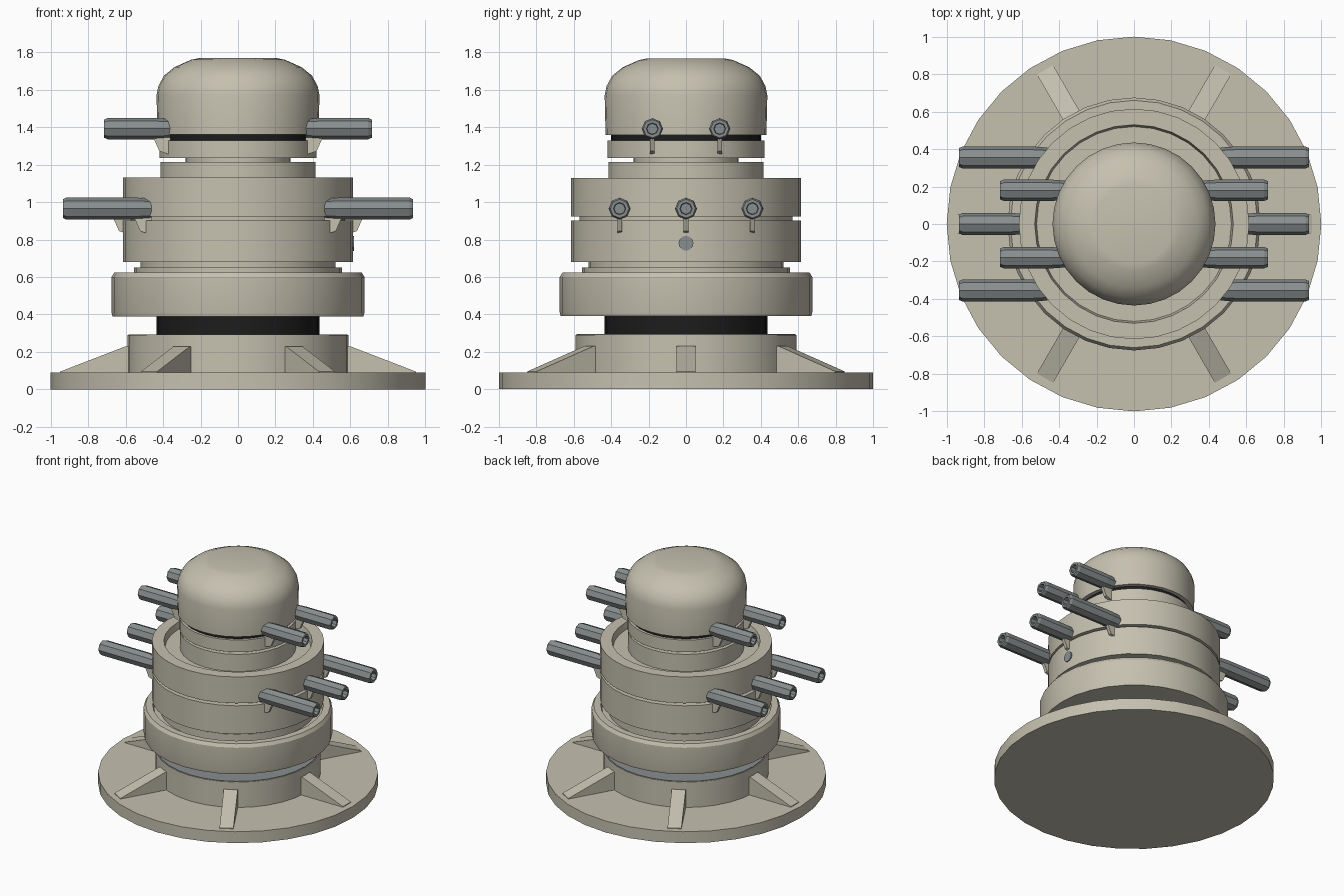
import bpy, bmesh, math
from mathutils import Matrix, Vector

if "Cube" in bpy.data.objects:
    bpy.data.objects.remove(bpy.data.objects["Cube"])


def mat(name, col):
    m = bpy.data.materials.new(name)
    m.diffuse_color = (*col, 1)
    m.use_nodes = True
    m.node_tree.nodes["Principled BSDF"].inputs["Base Color"].default_value = m.diffuse_color
    return m


BEIGE = mat("warm_beige", (0.56, 0.53, 0.43))
GREY = mat("metal_grey", (0.25, 0.27, 0.27))
BLACK = mat("near_black", (0.012, 0.012, 0.013))


def finish(bm, name, material, angle=30):
    bmesh.ops.remove_doubles(bm, verts=bm.verts, dist=1e-5)
    bmesh.ops.recalc_face_normals(bm, faces=bm.faces)
    me = bpy.data.meshes.new(name)
    bm.to_mesh(me)
    bm.free()
    me.materials.append(material)
    ob = bpy.data.objects.new(name, me)
    bpy.context.collection.objects.link(ob)
    if angle:
        bpy.ops.object.select_all(action='DESELECT')
        ob.select_set(True)
        bpy.context.view_layer.objects.active = ob
        bpy.ops.object.shade_smooth_by_angle(angle=math.radians(angle))
    return ob


def lathe(name, profile, material, seg=32, matrix=None, angle=30):
    """Turn an (r, z) profile around z."""
    bm = bmesh.new()
    rings = []
    for r, z in profile:
        if r == 0:
            rings.append([bm.verts.new((0, 0, z))] * seg)
        else:
            rings.append([bm.verts.new((r * math.cos(2 * math.pi * i / seg),
                                        r * math.sin(2 * math.pi * i / seg), z))
                          for i in range(seg)])
    for a, b in zip(rings, rings[1:]):
        for i in range(seg):
            j = (i + 1) % seg
            q = list(dict.fromkeys([a[i], a[j], b[j], b[i]]))
            if len(q) > 2:
                bm.faces.new(q)
    if matrix:
        bm.transform(matrix)
    return finish(bm, name, material, angle)


def disc(name, r, z0, z1, material, **kw):
    return lathe(name, [(0, z0), (r, z0), (r, z1), (0, z1)], material, **kw)


def plate(name, outline, width, material, matrix):
    """Extrude an (x, z) outline across y, centred."""
    bm = bmesh.new()
    f = bm.faces.new([bm.verts.new((x, -width / 2, z)) for x, z in outline])
    ext = bmesh.ops.extrude_face_region(bm, geom=[f])
    vs = [v for v in ext['geom'] if isinstance(v, bmesh.types.BMVert)]
    bmesh.ops.translate(bm, verts=vs, vec=(0, width, 0))
    bm.transform(matrix)
    return finish(bm, name, material, 0)


# base flange, hub and six radial gussets
disc("base_flange", 1.0, 0.0, 0.09, BEIGE)
disc("base_hub", 0.59, 0.08, 0.29, BEIGE)
lathe("hub_top_plate", [(0.40, 0.289), (0.585, 0.289), (0.585, 0.294), (0.40, 0.294)], GREY)
for i in range(6):
    plate(f"base_gusset_{i}", [(0.56, 0.08), (0.95, 0.08), (0.95, 0.095), (0.60, 0.23), (0.56, 0.23)],
          0.10, BEIGE, Matrix.Rotation(i * math.pi / 3, 4, 'Z'))

# dark neck and lower collar with an open recess on top
disc("dark_neck", 0.435, 0.28, 0.40, BLACK)
lathe("lower_collar", [(0, 0.39), (0.67, 0.39), (0.675, 0.41), (0.675, 0.60), (0.66, 0.625),
                       (0.61, 0.625), (0.60, 0.59), (0, 0.59)], BEIGE)
lathe("collar_core", [(0, 0.58), (0.555, 0.58), (0.555, 0.65), (0.52, 0.65), (0.52, 0.69), (0, 0.69)], BEIGE)

# main drum: two bands with a groove, and a recessed top
lathe("main_drum", [(0, 0.68), (0.615, 0.68), (0.615, 0.903), (0.57, 0.903), (0.57, 0.923),
                    (0.615, 0.923), (0.615, 1.13), (0.53, 1.13), (0.52, 1.08), (0, 1.08)], BEIGE)

# upper neck plates
disc("upper_cap", 0.415, 1.07, 1.215, BEIGE)
disc("upper_spindle", 0.28, 1.20, 1.24, BEIGE)
disc("upper_plate", 0.42, 1.235, 1.33, BEIGE)
disc("dark_band", 0.40, 1.32, 1.37, BLACK)

# domed head
lathe("dome", [(0, 1.36), (0.43, 1.36), (0.435, 1.57), (0.425, 1.62), (0.395, 1.675),
               (0.34, 1.72), (0.25, 1.76), (0.21, 1.768), (0, 1.768)], BEIGE, angle=40)


# nozzles on both sides, each with a hollow tip and a thin bracket
def nozzle(name, side, y, z, x0, x1, r, wall):
    turn = Matrix.Rotation(0 if side > 0 else math.pi, 4, 'Z')
    m = turn @ Matrix.Translation((0, y, z)) @ Matrix.Rotation(math.pi / 2, 4, 'Y')
    lathe(f"{name}_tube", [(0, x0), (r * 0.9, x0), (r, x0 + 0.08), (r, x1 - 0.02), (r * 0.85, x1),
                           (r * 0.55, x1), (r * 0.5, x1 - 0.05), (0, x1 - 0.05)],
          GREY, seg=8, matrix=m, angle=0)
    plate(f"{name}_bracket", [(wall - 0.04, z - 0.14), (wall + 0.02, z - 0.12),
                              (wall + 0.06, z - 0.03), (wall - 0.04, z - 0.03)],
          0.025, BEIGE, turn @ Matrix.Translation((0, y, 0)))


for side, label in ((1, "right"), (-1, "left")):
    for i, y in enumerate((-0.355, 0, 0.355)):
        wall = math.sqrt(0.615 ** 2 - y * y)
        nozzle(f"{label}_lower_nozzle_{i}", side, y, 0.965, wall - 0.04, 0.935, 0.059, wall)
    for i, y in enumerate((-0.18, 0.18)):
        nozzle(f"{label}_upper_nozzle_{i}", side, y, 1.392, 0.36, 0.715, 0.057, 0.40)

# small round port on the right side of the drum
disc("side_port", 0.04, 0.59, 0.62, GREY, seg=12,
     matrix=Matrix.Translation((0, 0, 0.78)) @ Matrix.Rotation(math.pi / 2, 4, 'Y'))
